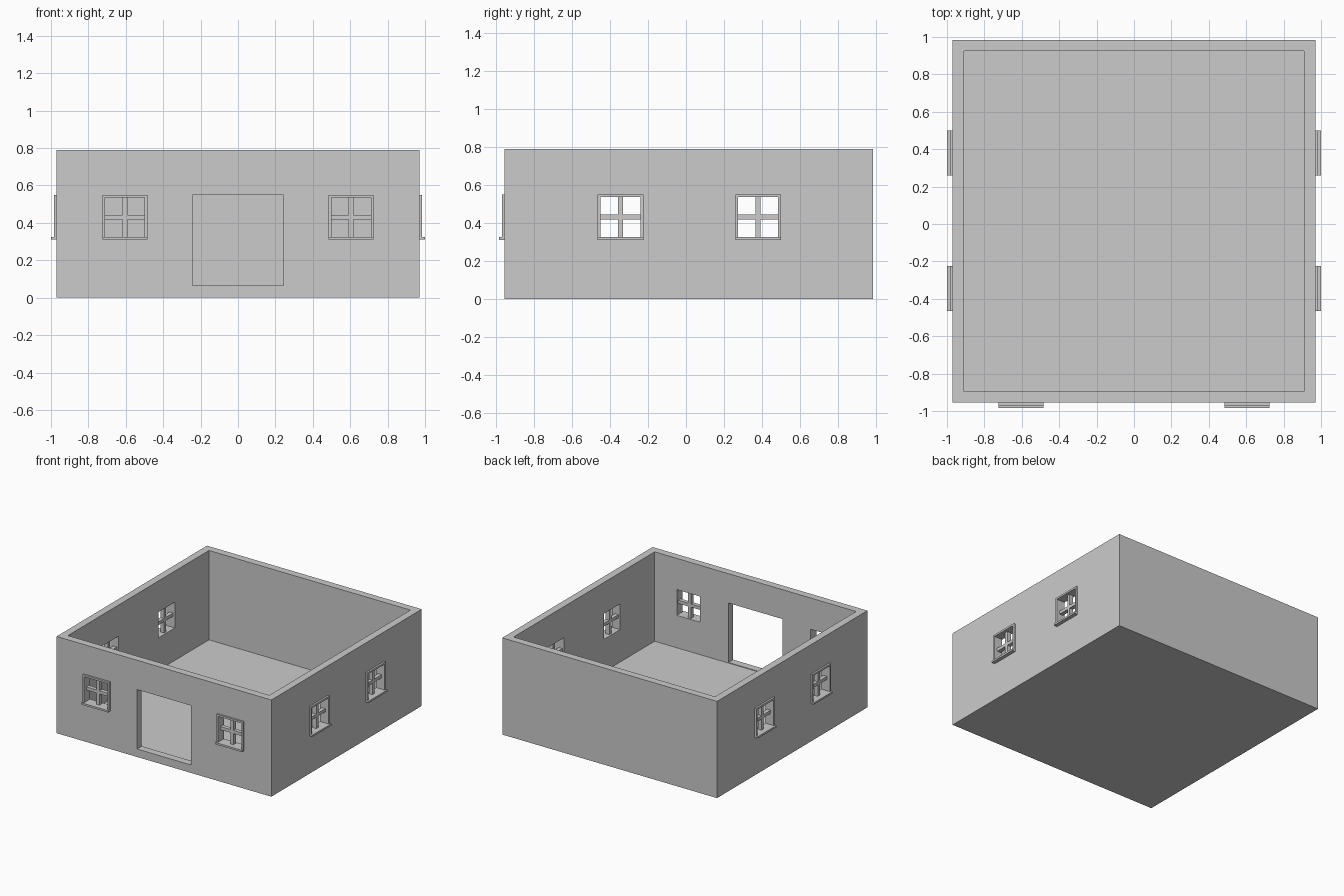
import bpy, bmesh
from mathutils import Matrix, Vector
from math import radians

if "Cube" in bpy.data.objects:
    bpy.data.objects.remove(bpy.data.objects["Cube"])

W = 0.97            # half width of the square plan
CY = 0.015          # plan centre in y
H, T = 0.79, 0.06   # wall height, wall and floor thickness


def boxes(name, parts, mat=Matrix()):
    """One object made of axis aligned boxes given as (x0, x1, y0, y1, z0, z1)."""
    bm = bmesh.new()
    for x0, x1, y0, y1, z0, z1 in parts:
        m = Matrix.LocRotScale(Vector(((x0 + x1) / 2, (y0 + y1) / 2, (z0 + z1) / 2)),
                               None, Vector((x1 - x0, y1 - y0, z1 - z0)))
        bmesh.ops.create_cube(bm, size=1, matrix=mat @ m)
    me = bpy.data.meshes.new(name)
    bm.to_mesh(me)
    bm.free()
    ob = bpy.data.objects.new(name, me)
    bpy.context.collection.objects.link(ob)
    return ob


def cut(target, cutter):
    cutter.hide_render = True
    mod = target.modifiers.new("cut", 'BOOLEAN')
    mod.operation, mod.solver, mod.object = 'DIFFERENCE', 'EXACT', cutter
    bpy.context.view_layer.objects.active = target
    bpy.ops.object.modifier_apply(modifier=mod.name)
    bpy.data.objects.remove(cutter)


# open-topped shell with floor
shell = boxes("walls_and_floor", [(-W, W, CY - W, CY + W, 0, H)])
I = W - T
cut(shell, boxes("room_cutter", [(-I, I, CY - I, CY + I, T, H + 0.2)]))

# doorway
cut(shell, boxes("door_cutter", [(-0.243, 0.243, CY - W - 0.1, CY - W + 0.2, 0.065, 0.55)]))

# windows: local frame has x along the wall, y = 0 on the outer face, -y outward
Z0, Z1, A, F = 0.31, 0.55, 0.12, 0.015
zc = 0.43


def window(name, x, y, angle):
    m = Matrix.Translation((x, y, 0)) @ Matrix.Rotation(radians(angle), 4, 'Z')
    cut(shell, boxes("window_cutter", [(-A + F, A - F, -0.1, 0.15, Z0 + F, Z1 - F)], m))
    # surround with projecting sill
    boxes(name + "_frame", [
        (-A, -A + F, -0.015, 0.002, Z0 + F, Z1),
        (A - F, A, -0.015, 0.002, Z0 + F, Z1),
        (-A + F, A - F, -0.015, 0.002, Z1 - F, Z1),
        (-A, A, -0.03, 0.002, Z0, Z0 + F)], m)
    # crossed glazing bars
    b, e = 0.013, A - F
    boxes(name + "_bars", [
        (-b, b, 0.012, 0.045, Z0 + F, Z1 - F),
        (-e, -b, 0.012, 0.045, zc - b, zc + b),
        (b, e, 0.012, 0.045, zc - b, zc + b)], m)


for side, s in (("left", -1), ("right", 1)):
    window("front_window_" + side, s * 0.605, CY - W, 0)
    for place, y in (("near", -0.345), ("far", 0.38)):
        window(f"{side}_window_{place}", s * W, y, s * 90)
